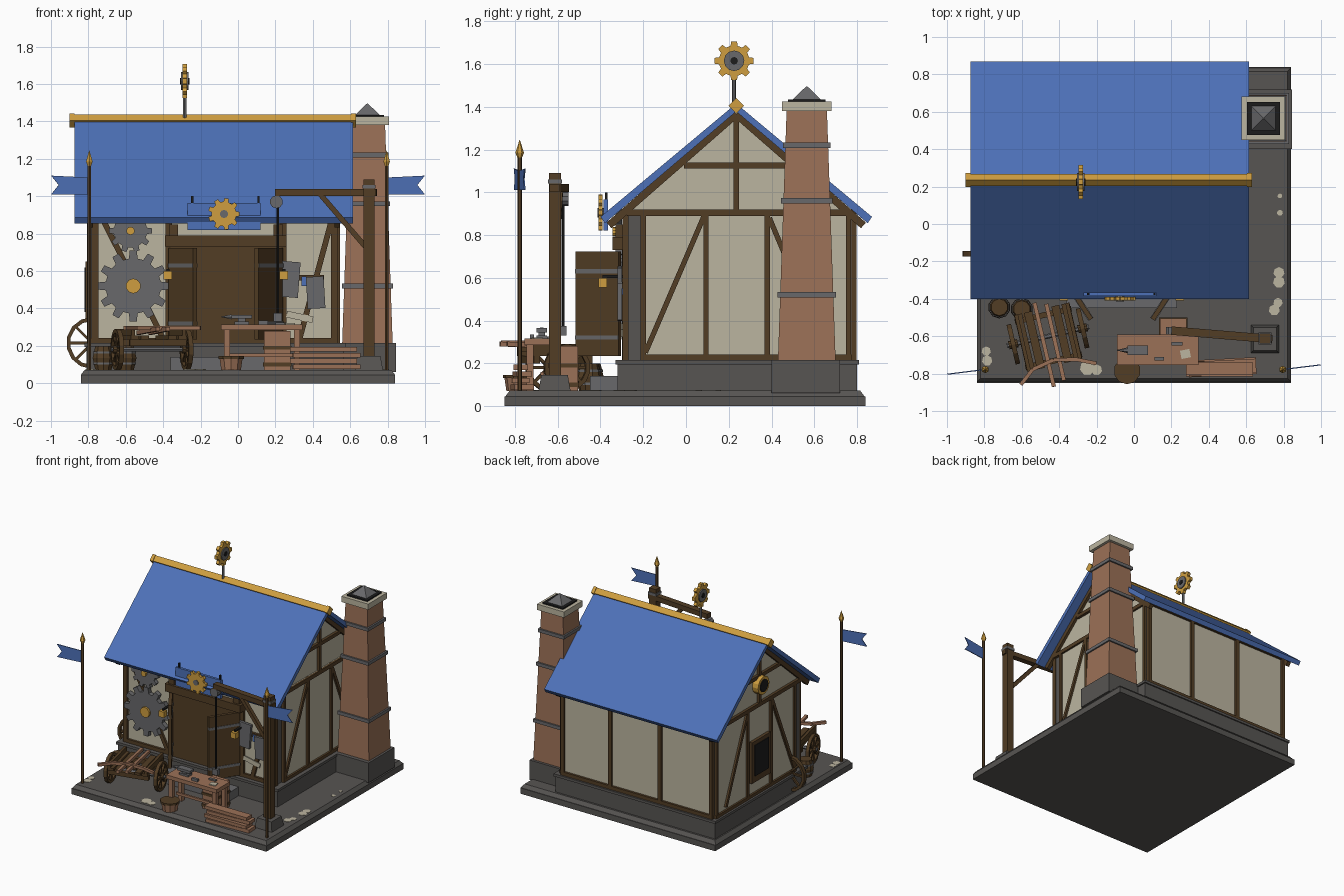
import bpy, bmesh, math
from mathutils import Matrix, Vector as V

if "Cube" in bpy.data.objects:
    bpy.data.objects.remove(bpy.data.objects["Cube"])

def mat(name, *c):
    m = bpy.data.materials.new(name)
    m.diffuse_color = (*c, 1)
    m.use_nodes = True
    m.node_tree.nodes["Principled BSDF"].inputs["Base Color"].default_value = m.diffuse_color
    return m

BLUE = mat("roof_blue", .075, .165, .48)
GOLD = mat("brass", .62, .34, .05)
CREAM = mat("plaster", .50, .46, .35)
STONE = mat("dark_stone", .095, .090, .085)
METAL = mat("iron_grey", .14, .14, .145)
WOOD = mat("dark_timber", .085, .047, .018)
CLAY = mat("clay_wood", .33, .165, .095)
BLACK = mat("soot_black", .012, .012, .012)

# ---- shape helpers: each returns a function that adds geometry to a bmesh ----
def box(x0, x1, y0, y1, z0, z1):
    def f(bm):
        m = Matrix.Translation(((x0+x1)/2, (y0+y1)/2, (z0+z1)/2)) @ Matrix.Diagonal((x1-x0, y1-y0, z1-z0, 1))
        bmesh.ops.create_cube(bm, size=1, matrix=m)
    return f

def beam(a, b, w, h, n=(0, 0, 1)):
    """Bar from a to b, h thick along n, w across."""
    def f(bm):
        p, q = V(a), V(b)
        u = (q - p).normalized()
        s = u.cross(V(n)).normalized()
        t = s.cross(u)
        r = Matrix((u, s, t)).transposed().to_4x4()
        m = Matrix.Translation((p+q)/2) @ r @ Matrix.Diagonal(((q-p).length, w, h, 1))
        bmesh.ops.create_cube(bm, size=1, matrix=m)
    return f

def cone(a, b, r1, r2=None, n=10, twist=0):
    def f(bm):
        p, q = V(a), V(b)
        d = q - p
        m = Matrix.Translation((p+q)/2) @ V((0, 0, 1)).rotation_difference(d).to_matrix().to_4x4()
        m = m @ Matrix.Rotation(math.radians(twist), 4, 'Z')
        bmesh.ops.create_cone(bm, cap_ends=True, segments=n, radius1=r1,
                              radius2=r1 if r2 is None else r2, depth=d.length, matrix=m)
    return f

def frustum(x, y, z0, z1, h0, h1):
    return cone((x, y, z0), (x, y, z1), h0*2**.5, h1*2**.5, 4, 45)

def prism(pts, axis, lo, hi):
    """Extrude a 2D outline along the x, y or z axis."""
    def at(p, d):
        return {'x': (d, p[0], p[1]), 'y': (p[0], d, p[1]), 'z': (p[0], p[1], d)}[axis]
    def f(bm):
        A = [bm.verts.new(at(p, lo)) for p in pts]
        B = [bm.verts.new(at(p, hi)) for p in pts]
        bm.faces.new(A)
        bm.faces.new(B[::-1])
        for i in range(len(A)):
            j = (i + 1) % len(A)
            bm.faces.new((A[i], B[i], B[j], A[j]))
    return f

def gear(u, v, r, teeth, axis, lo, hi):
    pts = []
    for i in range(teeth):
        for k, s in ((-.30, .78), (-.19, 1), (.19, 1), (.30, .78)):
            t = (i + k) * math.tau / teeth
            pts.append((u + r*s*math.cos(t), v + r*s*math.sin(t)))
    return prism(pts, axis, lo, hi)

def wheel(c, r, axis, w=.025, spokes=8):
    """Spoked wheel: rim of straight segments, spokes and hub."""
    c, ax = V(c), V(axis)
    e1, e2 = V((0, 0, 1)), ax.cross(V((0, 0, 1)))
    P = lambda t, k: c + (e1*math.cos(t) + e2*math.sin(t)) * r * k
    s = math.tau / 14
    out = [beam(P(i*s, .92), P((i+1.1)*s, .92), .02, w, axis) for i in range(14)]
    out += [beam(c, P(i*math.tau/spokes, .9), .014, w*.6, axis) for i in range(spokes)]
    return out + [cone(c - ax*w, c + ax*w, r*.2)]

def part(name, m, *shapes, xf=None):
    bm = bmesh.new()
    for s in shapes:
        s(bm)
    bmesh.ops.recalc_face_normals(bm, faces=bm.faces)
    if xf:
        bm.transform(xf)
    me = bpy.data.meshes.new(name)
    bm.to_mesh(me)
    bm.free()
    me.materials.append(m)
    ob = bpy.data.objects.new(name, me)
    bpy.context.collection.objects.link(ob)
    return ob

X0, X1, Y0, Y1, ZB, ZT, RY = -.785, .525, -.275, .775, .21, .92, .235

# ---- ground and foundation ----
part("ground_slab", STONE, box(-.84, .84, -.85, .84, 0, .045), frustum(0, -.005, .045, .072, .84, .82))
part("plinth", STONE, box(-.81, .565, -.32, .80, .06, .20), box(-.82, .575, -.33, .81, .195, .215))
part("door_step", METAL, box(-.36, .23, -.45, -.30, .07, .14))
part("pale_patches", CREAM, *[cone((x, y, .07), (x, y, .075), r, n=7) for x, y, r in (
    (-.79, -.68, .025), (-.785, -.73, .028), (-.25, -.77, .04), (-.20, -.78, .03), (.775, -.26, .03),
    (.775, -.31, .032), (.77, -.42, .025), (.75, -.46, .03), (.78, .06, .016), (.78, .15, .013))])

# ---- walls ----
part("wall_core", STONE, box(X0, X1, Y0, Y1, ZB, ZT))
part("wall_plaster", CREAM, box(X0+.01, X1-.01, Y0-.006, Y1+.006, ZB, ZT),
     box(X0-.006, X1+.006, -.21, Y1-.02, ZB, ZT))
part("gable_plaster", CREAM, prism([(Y0, ZT-.01), (Y1, ZT-.01), (RY, 1.375)], 'x', X0, X1))

# ---- timber framing ----
for side, x, nx in (("left", X0-.006, -1), ("right", X1+.006, 1)):
    N = (1, 0, 0)
    B = lambda y0, z0, y1, z1, w=.024: beam((x, y0, z0), (x, y1, z1), w, .03, N)
    part(side + "_wall_frame", WOOD,
         *[B(y, ZB, y, ZT) for y in (-.20, .093, .38, .76)],
         B(Y0, .905, Y1, .905, .03), B(-.21, .228, Y1, .228),
         B(-.19, .25, .085, .89), B(.39, .88, .65, .26),
         B(RY, ZT, RY, 1.36), B(-.01, 1.125, .48, 1.125, .028),
         B(-.36, .845, RY, 1.365, .035), B(.83, .845, RY, 1.365, .035))
Bf = lambda y, x0, z0, x1, z1, w=.03: beam((x0, y, z0), (x1, y, z1), w, .03, (0, 1, 0))
part("front_frame", WOOD, *[Bf(Y0-.008, x, ZB, x, ZT, .036) for x in (-.765, -.37, .24, .515)],
     Bf(Y0-.008, X0, .228, X1, .228), Bf(Y0-.008, X0, .90, X1, .90),
     Bf(Y0-.008, .33, .24, .50, .87), Bf(Y0-.008, -.72, .87, -.40, .24))
part("back_frame", WOOD, *[Bf(Y1+.008, x, ZB, x, ZT) for x in (X0+.015, -.33, .1, X1-.015)],
     Bf(Y1+.008, X0, .228, X1, .228), Bf(Y1+.008, X0, .905, X1, .905))

# ---- left wall windows ----
part("hatch_frame", WOOD, box(X0-.03, X0, .12, .35, .33, .65))
part("hatch_pane", BLACK, box(X0-.036, X0, .15, .32, .38, .62))
part("round_window_rim", GOLD, cone((X0-.05, RY, 1.06), (X0, RY, 1.06), .07, n=14))
part("round_window_glass", BLACK, cone((X0-.056, RY, 1.06), (X0, RY, 1.06), .048, n=14))

# ---- roof ----
for side, s in (("front", -1), ("back", 1)):
    part(side + "_roof", BLUE, prism([(RY, 1.415), (RY+s*.635, .885), (RY+s*.615, .855), (RY, 1.378)],
                                     'x', -.875, .615))
part("ridge_cap", GOLD, cone((-.885, RY, 1.405), (.625, RY, 1.405), .032, n=4),
     cone((-.90, RY, 1.405), (-.875, RY, 1.405), .037, n=4), cone((.605, RY, 1.405), (.63, RY, 1.405), .037, n=4))
part("vane_pole", METAL, cone((-.285, .225, 1.4), (-.285, .225, 1.6), .01, n=6),
     cone((-.305, .225, 1.615), (-.265, .225, 1.615), .048, n=12))
part("vane_gear", GOLD, gear(.225, 1.615, .092, 8, 'x', -.297, -.273))
part("vane_hub", BLACK, cone((-.31, .225, 1.615), (-.26, .225, 1.615), .018, n=8))

# ---- chimney ----
CX, CY = .692, .565
part("chimney_base", STONE, box(.55, .845, .40, .72, .06, .215))
part("chimney_stack", CLAY, frustum(CX, CY, .21, 1.39, .135, .094))
part("chimney_bands", METAL, *[frustum(CX, CY, z-.013, z+.013, h, h) for z, h in
                               ((.52, .136), (.96, .121), (1.22, .112))])
part("chimney_cap", CREAM, frustum(CX, CY, 1.38, 1.425, .116, .116))
part("chimney_flue", BLACK, frustum(CX, CY, 1.42, 1.435, .088, .088))
part("chimney_hood", METAL, frustum(CX, CY, 1.435, 1.495, .065, .003))

# ---- doors ----
part("door_panel", WOOD, box(-.36, .23, -.30, -.27, ZB, .74))
part("door_lintel", WOOD, box(-.39, .26, -.345, -.27, .73, .79), box(-.37, -.32, -.33, -.27, .79, .85),
     box(.19, .24, -.33, -.27, .79, .85))
for side, xh, s in (("left", -.36, 1), ("right", .23, -1)):
    a, b = V((xh, -.31, 0)), V((xh + s*.13, -.51, 0))
    L = lambda z, w, t, p=a, q=b: beam(p + V((0, 0, z)), q + V((0, 0, z)), t, w)
    part(side + "_door", WOOD, L(.478, .49, .025))
    part(side + "_door_straps", METAL, L(.63, .02, .032), L(.32, .02, .032))
    part(side + "_door_lamp", GOLD, box(xh - s*.015 - .022, xh - s*.015 + .022, -.41, -.37, .555, .60))
    part(side + "_lamp_bracket", BLACK, box(xh - s*.015 - .008, xh - s*.015 + .008, -.39, -.28, .60, .612))

# ---- sign under the eave ----
part("sign_board", BLUE, box(-.27, .12, -.385, -.365, .82, .965))
part("sign_rods", BLACK, *[box(x-.006, x+.006, -.38, -.368, .95, 1.0) for x in (-.245, .11)])
part("sign_gear", GOLD, gear(-.075, .905, .085, 9, 'y', -.41, -.39))
part("sign_gear_hub", METAL, cone((-.075, -.415, .905), (-.075, -.385, .905), .022))

# ---- wall gears ----
part("large_wall_gear", METAL, gear(-.56, .52, .19, 12, 'y', -.335, -.30))
part("small_wall_gear", METAL, gear(-.575, .815, .115, 10, 'y', -.33, -.30))
part("wall_gear_hubs", GOLD, cone((-.56, -.35, .52), (-.56, -.28, .52), .04),
     cone((-.575, -.345, .815), (-.575, -.28, .815), .022))

# ---- wall plates and notes ----
part("wall_plates", METAL, beam((.27, -.31, .46), (.285, -.31, .65), .10, .02, (0, 1, 0)),
     beam((.42, -.31, .40), (.41, -.31, .57), .095, .02, (0, 1, 0)))
part("plate_rail", WOOD, box(.23, .46, -.30, -.28, .55, .58))
part("blue_tag", BLUE, box(.34, .365, -.31, -.29, .52, .57))
part("pinned_notes", CREAM, beam((.26, -.30, .37), (.40, -.30, .34), .035, .008, (0, 1, 0)))

# ---- flag poles ----
for side, s in (("left", -1), ("right", 1)):
    x, y = s*.795, -.778
    part(side + "_flag_pole", WOOD, cone((x, y, .07), (x, y, 1.17), .011, n=6))
    part(side + "_pole_tip", GOLD, cone((x, y, 1.16), (x, y, 1.185), .01, .02, 6),
         cone((x, y, 1.185), (x, y, 1.245), .02, .001, 6))
    flag = [(0, 1.01), (0, 1.10), (.205, 1.11), (.165, 1.06), (.205, 1.01)]
    part(side + "_flag", BLUE, prism([(s*u, z) for u, z in flag], 'y', -.003, .003),
         xf=Matrix.Translation((x, y, 0)) @ Matrix.Rotation(math.radians(7), 4, 'Z'))

# ---- crane ----
part("crane_foot", STONE, frustum(.70, -.615, .07, .145, .075, .062))
part("crane_post", WOOD, box(.67, .73, -.64, -.585, .12, 1.09))
part("crane_arm", WOOD, beam((.20, -.57, 1.02), (.74, -.615, 1.02), .045, .038),
     beam((.44, -.59, 1.01), (.69, -.61, .72), .028, .03, (0, 1, 0)))
part("crane_cap", METAL, box(.665, .735, -.645, -.58, 1.04, 1.06))
part("crane_pulley", METAL, cone((.205, -.59, .97), (.205, -.55, .97), .035))
part("crane_rope", BLACK, cone((.212, -.575, .37), (.212, -.575, .97), .007, n=6))
part("crane_hook", METAL, box(.19, .235, -.59, -.56, .33, .375))

# ---- workbench, crate, stool, planks ----
part("bench_top", CLAY, box(-.09, .345, -.755, -.59, .285, .315))
part("bench_legs", CLAY, *[box(x-.016, x+.016, y-.016, y+.016, .07, .285) for x in (-.06, .315) for y in (-.73, -.615)],
     box(-.06, .315, -.68, -.665, .14, .16))
part("anvil", METAL, box(-.02, .06, -.70, -.65, .315, .33), box(0, .04, -.69, -.66, .33, .345),
     box(-.035, .075, -.70, -.65, .345, .365), cone((-.035, -.675, .355), (-.09, -.675, .355), .015, .002, 6))
part("bench_tools", METAL, box(.11, .16, -.73, -.71, .315, .335), box(.20, .26, -.65, -.63, .315, .325))
part("bench_note", CREAM, beam((.25, -.70, .318), (.30, -.69, .318), .045, .006))
part("crate", CLAY, box(.14, .28, -.64, -.505, .07, .28))
part("crate_bands", WOOD, box(.135, .285, -.645, -.50, .18, .20), box(.135, .285, -.645, -.50, .09, .11))
part("tub", CLAY, cone((-.037, -.785, .07), (-.037, -.785, .135), .055, .065))
part("tub_lid", WOOD, cone((-.037, -.785, .13), (-.037, -.785, .145), .072))
for i in range(4):
    d = .008*(-1)**i
    part(f"plank_{i+1}", CLAY, beam((.285+d, -.775, .088+.031*i), (.645+d, -.765+d, .088+.031*i), .09-.008*i, .025))

# ---- barrels and loose wheel ----
for i, (x, y) in enumerate(((-.72, -.445), (-.60, -.455))):
    part(f"barrel_{i+1}", WOOD, cone((x, y, .07), (x, y, .135), .045, .06), cone((x, y, .135), (x, y, .20), .06, .045))
    part(f"barrel_hoops_{i+1}", METAL, *[cone((x, y, z-.006), (x, y, z+.006), .057) for z in (.105, .165)])
part("side_wheel", WOOD, *wheel((-.78, -.16, .215), .14, (0, 1, 0), .03))

# ---- hand cart (built straight, then turned) ----
CART = Matrix.Translation((-.46, -.60, .07)) @ Matrix.Rotation(math.radians(13), 4, 'Z')
for s in (-1, 1):
    part("cart_wheel_" + ("left" if s < 0 else "right"), WOOD, *wheel((s*.19, 0, .11), .11, (1, 0, 0)), xf=CART)
part("cart_axle", METAL, cone((-.225, 0, .11), (.225, 0, .11), .013, n=6), xf=CART)
part("cart_bed", WOOD, *[box(x-.022, x+.022, -.16, .15, .165, .185) for x in (-.13, -.075, .075, .13)],
     box(-.155, .155, -.15, -.12, .13, .165), box(-.155, .155, .10, .13, .13, .165),
     box(-.15, -.13, -.16, .15, .185, .22), box(.13, .15, -.16, .15, .185, .22), xf=CART)
part("cart_shafts", CLAY, beam((-.03, .19, .20), (-.03, -.27, .22), .022, .022),
     beam((.03, .17, .20), (.03, -.25, .22), .022, .022), xf=CART)
arc = [(-.20, -.22), (-.12, -.155), (0, -.13), (.12, -.155), (.22, -.20)]
part("cart_yoke", CLAY, *[beam((*p, .225), (*q, .225), .02, .022) for p, q in zip(arc, arc[1:])], xf=CART)
